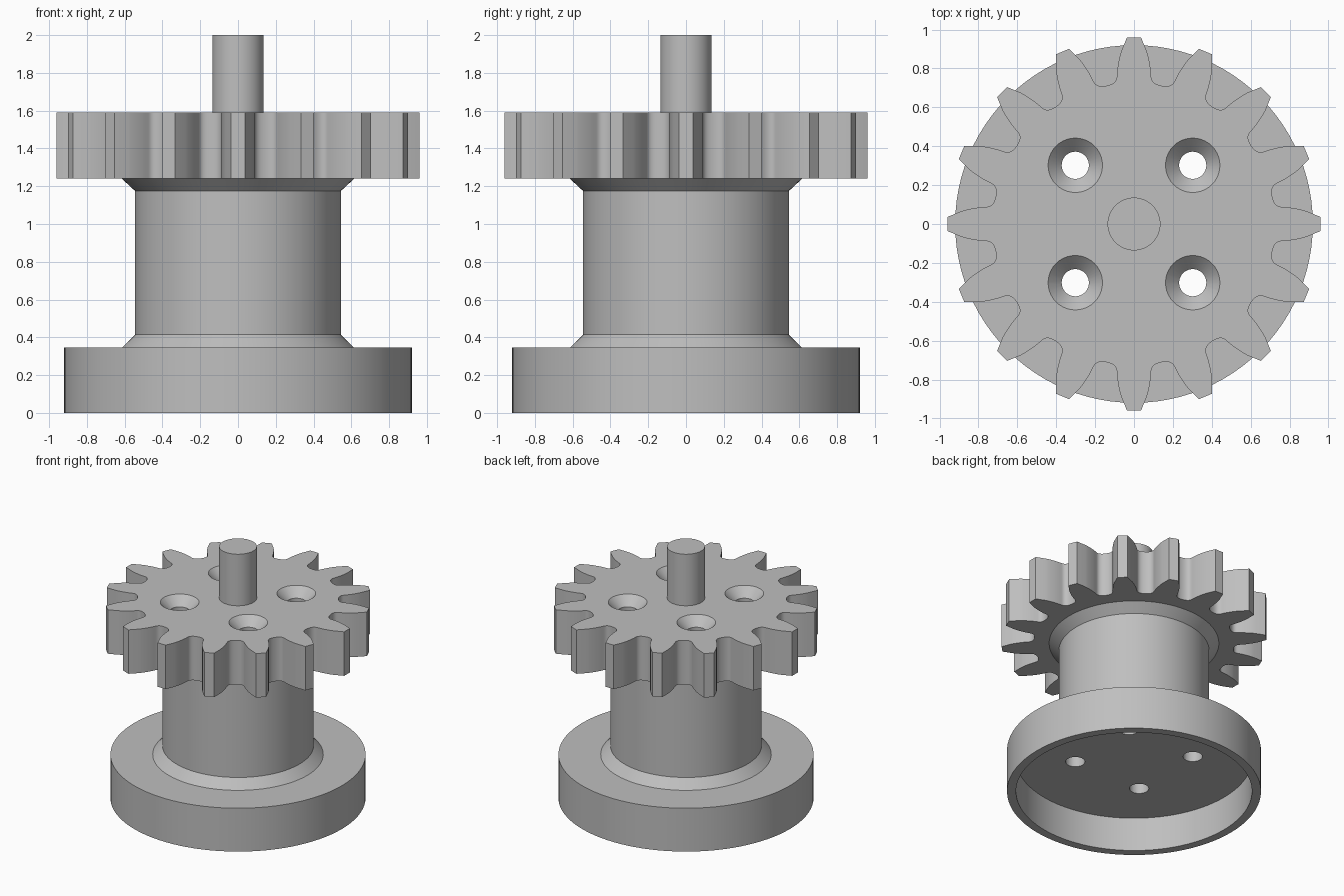
import bpy, bmesh, math
from mathutils import Matrix, Vector
from mathutils.geometry import interpolate_bezier

TEETH = 16
BASE_TOP, GEAR_LOW, GEAR_TOP, SHAFT_TOP = 0.345, 1.24, 1.59, 2.0

if "Cube" in bpy.data.objects:
    bpy.data.objects.remove(bpy.data.objects["Cube"])

grey = bpy.data.materials.new("plain grey")
grey.use_nodes = True
grey.diffuse_color = (0.52, 0.52, 0.52, 1)
grey.node_tree.nodes["Principled BSDF"].inputs["Base Color"].default_value = grey.diffuse_color


def finish(name, bm):
    """Turn a bmesh into a named object."""
    bmesh.ops.recalc_face_normals(bm, faces=bm.faces)
    mesh = bpy.data.meshes.new(name)
    bm.to_mesh(mesh)
    bm.free()
    mesh.materials.append(grey)
    obj = bpy.data.objects.new(name, mesh)
    bpy.context.collection.objects.link(obj)
    return obj


def lathe(bm, profile, centre=(0, 0), steps=96):
    """Spin a closed (radius, height) profile about a vertical axis."""
    new = bmesh.new()
    verts = [new.verts.new((r, 0, z)) for r, z in profile]
    edges = [new.edges.new(pair) for pair in zip(verts, verts[1:])]
    bmesh.ops.spin(new, geom=verts + edges, axis=(0, 0, 1), cent=(0, 0, 0),
                   angle=math.tau, steps=steps)
    bmesh.ops.remove_doubles(new, verts=new.verts, dist=0.0001)
    bmesh.ops.translate(new, verts=new.verts, vec=(*centre, 0))
    temp = bpy.data.meshes.new("temp")
    new.to_mesh(temp)
    new.free()
    bm.from_mesh(temp)
    bpy.data.meshes.remove(temp)


def bezier(*points, count):
    return interpolate_bezier(*[Vector((x, y, 0)) for x, y in points], count)


# Spool: recessed base flange, waist and two chamfered shoulders
bm = bmesh.new()
lathe(bm, [(0, 0.27), (0.855, 0.27), (0.855, 0), (0.92, 0), (0.92, BASE_TOP),
           (0.615, BASE_TOP), (0.545, 0.415), (0.545, 1.175),
           (0.615, GEAR_LOW), (0, GEAR_LOW)])
spool = finish("spool", bm)

# Gear: half a tooth, mirrored and repeated around the axis
flank = bezier((0.066, 0.888), (0.078, 0.85), (0.087, 0.80), (0.088, 0.76), count=7)
root = bezier((0.088, 0.76), (0.088, 0.735), (0.105, 0.718), (0.1414, 0.711), count=8)
half = [Vector((0.036, 0.96, 0))] + flank + root[1:]
tooth = [Vector((-p.x, p.y, 0)) for p in reversed(half[:-1])] + half
bm = bmesh.new()
ring = []
for i in range(TEETH):
    turn = Matrix.Rotation(-math.tau * i / TEETH, 3, "Z")
    ring += [bm.verts.new(turn @ p + Vector((0, 0, GEAR_LOW))) for p in tooth]
face = bm.faces.new(ring)
side = bmesh.ops.extrude_face_region(bm, geom=[face], use_keep_orig=True)
top = [v for v in side["geom"] if isinstance(v, bmesh.types.BMVert)]
bmesh.ops.translate(bm, verts=top, vec=(0, 0, GEAR_TOP - GEAR_LOW))
gear = finish("gear", bm)

# Shaft on top
bm = bmesh.new()
lathe(bm, [(0, GEAR_TOP), (0.136, GEAR_TOP), (0.136, SHAFT_TOP), (0, SHAFT_TOP)], steps=48)
shaft = finish("shaft", bm)

# Four countersunk bolt holes drilled right through
bm = bmesh.new()
for x in (-0.302, 0.302):
    for y in (-0.302, 0.302):
        lathe(bm, [(0, 0.1), (0.07, 0.1), (0.07, GEAR_TOP - 0.07),
                   (0.19, GEAR_TOP + 0.05), (0, GEAR_TOP + 0.05)], (x, y), 40)
drill = finish("hole_cutter", bm)
drill.hide_render = True
for obj in (spool, gear):
    mod = obj.modifiers.new("bolt holes", "BOOLEAN")
    mod.operation, mod.solver, mod.object = "DIFFERENCE", "EXACT", drill
    bpy.context.view_layer.objects.active = obj
    bpy.ops.object.modifier_apply(modifier=mod.name)
bpy.data.objects.remove(drill)

# Smooth round walls, keep hard edges
for obj in (spool, gear, shaft):
    bpy.ops.object.select_all(action="DESELECT")
    obj.select_set(True)
    bpy.context.view_layer.objects.active = obj
    bpy.ops.object.shade_smooth_by_angle(angle=math.radians(28))
